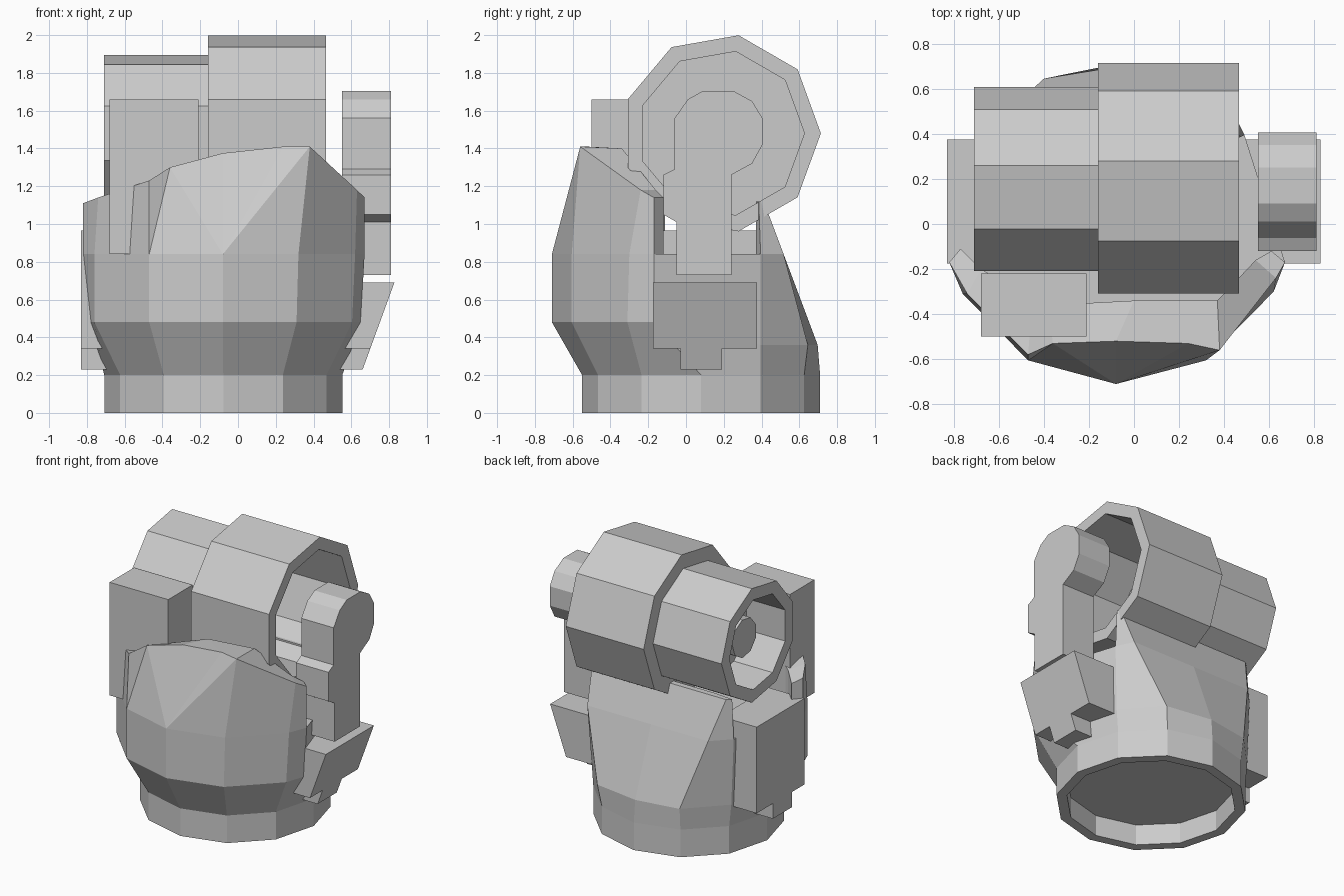
import bpy, bmesh
from math import sin, cos, pi

if "Cube" in bpy.data.objects:
    bpy.data.objects.remove(bpy.data.objects["Cube"])


def finish(name, bm):
    bmesh.ops.remove_doubles(bm, verts=bm.verts, dist=1e-4)
    bmesh.ops.recalc_face_normals(bm, faces=bm.faces)
    me = bpy.data.meshes.new(name)
    bm.to_mesh(me)
    bm.free()
    ob = bpy.data.objects.new(name, me)
    bpy.context.collection.objects.link(ob)
    return ob


def loft(name, rings):
    """Skin a series of closed rings and cap both ends."""
    bm = bmesh.new()
    vs = [[bm.verts.new(p) for p in r] for r in rings]
    n = len(vs[0])
    for a, b in zip(vs, vs[1:]):
        for i in range(n):
            j = (i + 1) % n
            bm.faces.new((a[i], a[j], b[j], b[i]))
    bm.faces.new(vs[0])
    bm.faces.new(vs[-1])
    return finish(name, bm)


def ring_z(r, z, n=12):
    return [(-.078 + r * sin(2 * pi * k / n), .08 - r * cos(2 * pi * k / n), z) for k in range(n)]


def ring_x(r, x, n=9, c=(.187, 1.48)):
    return [(x, c[0] + r * cos(2 * pi * k / n), c[1] + r * sin(2 * pi * k / n)) for k in range(n)]


def at(z, pts):
    return [(x, y, z) for x, y in pts]


def prism_x(name, prof, x0, x1):
    return loft(name, [[(x0, y, z) for y, z in prof], [(x1, y, z) for y, z in prof]])


def box(name, lo, hi):
    return prism_x(name, [(lo[1], lo[2]), (hi[1], lo[2]), (hi[1], hi[2]), (lo[1], hi[2])], lo[0], hi[0])


# Body: recessed foot, round base, bulging front, flat sloping back panel
belly = at(.48, [(-.08, -.71), (.31, -.605), (.604, -.31), (.65, -.17)])
belly += at(.36, [(.48, .395), (.26, .645), (-.08, .697), (-.40, .645), (-.64, .395)])
belly += at(.48, [(-.78, -.17), (-.76, -.31), (-.47, -.605)])
deck = at(.84, [(-.08, -.71), (.32, -.605), (.62, -.3), (.67, -.17), (.49, .395), (.43, .517),
                (-.08, .517), (-.54, .517), (-.66, .395), (-.82, -.17), (-.76, -.31), (-.47, -.605)])
loft("body", [ring_z(.56, .15), ring_z(.56, 0), ring_z(.63, 0), ring_z(.63, .2), belly, deck])

# Front guard: columns of (outer foot, outer top, inner top); repeated feet make triangle fans
left, mid, right = (-.47, -.605), (-.08, -.71), (.32, -.605)
peak_l, peak_r = (-.36, -.53, 1.3), (.38, -.56, 1.41)
in_l, in_m, in_r = (-.38, -.36, 1.24), (0, -.34, 1.37), (.37, -.34, 1.4)
guard = [((-.82, -.17), (-.82, -.17, 1.11), (-.77, -.11, 1.08)),
         ((-.76, -.31), (-.74, -.31, 1.14), (-.68, -.2, 1.12)),
         (left, (-.47, -.58, 1.23), (-.45, -.33, 1.2)),
         (left, peak_l, in_l), (mid, peak_l, in_l),
         (mid, (-.08, -.52, 1.375), in_m), (mid, (.24, -.53, 1.41), in_m),
         (mid, peak_r, in_r), (right, peak_r, in_r),
         ((.62, -.3), (.63, -.24, 1.18), (.54, -.16, 1.18)),
         ((.67, -.17), (.67, -.17, 1.14), (.61, -.12, 1.14))]
loft("front_guard", [[(*o, .84), t, i, (i[0], i[1], .84)] for o, t, i in guard])

# Back wall continuing the sloping panel
loft("back_wall", [
    at(.84, [(.49, .395), (.43, .517), (-.54, .517), (-.66, .395), (-.5, .37), (.4, .37)]),
    at(1.12, [(.47, .385), (.46, .412), (-.61, .412), (-.64, .385), (-.5, .37), (.4, .37)])])

# Drums: two stepped nine-sided tubes with deep floors
loft("large_drum", [ring_x(.44, -.1), ring_x(.44, .465), ring_x(.527, .465),
                    ring_x(.527, -.16), ring_x(.33, -.16)])
loft("small_drum", [ring_x(.33, -.4), ring_x(.33, -.71), ring_x(.42, -.71), ring_x(.42, -.15)])
loft("drum_axle", [ring_x(.14, -.6), ring_x(.14, -.3)])

# Block beside the front guard
box("front_block", (-.68, -.5, .84), (-.21, -.22, 1.66))

# Side arm with rounded head
prism_x("side_arm", [(-.05, .73), (.24, .73), (.24, 1.26), (.35, 1.32), (.405, 1.42), (.405, 1.56),
                     (.35, 1.65), (.25, 1.705), (.09, 1.705), (.01, 1.66), (-.06, 1.56), (-.06, 1.29),
                     (-.12, 1.26), (-.12, 1.05), (-.05, 1.01)], .55, .81)

# Side pods share a T-shaped outline; the right one tilts outward
tee = [(-.03, .23), (.19, .23), (.19, .34), (.375, .34), (.375, .69),
       (-.175, .69), (-.175, .34), (-.03, .34)]
loft("right_pod", [[(.4, y, z) for y, z in tee],
                   [(.66 + (z - .23) * .365, y, z) for y, z in tee]])
prism_x("left_pod", [(y, .965 if z > .6 else z) for y, z in tee], -.83, -.54)
